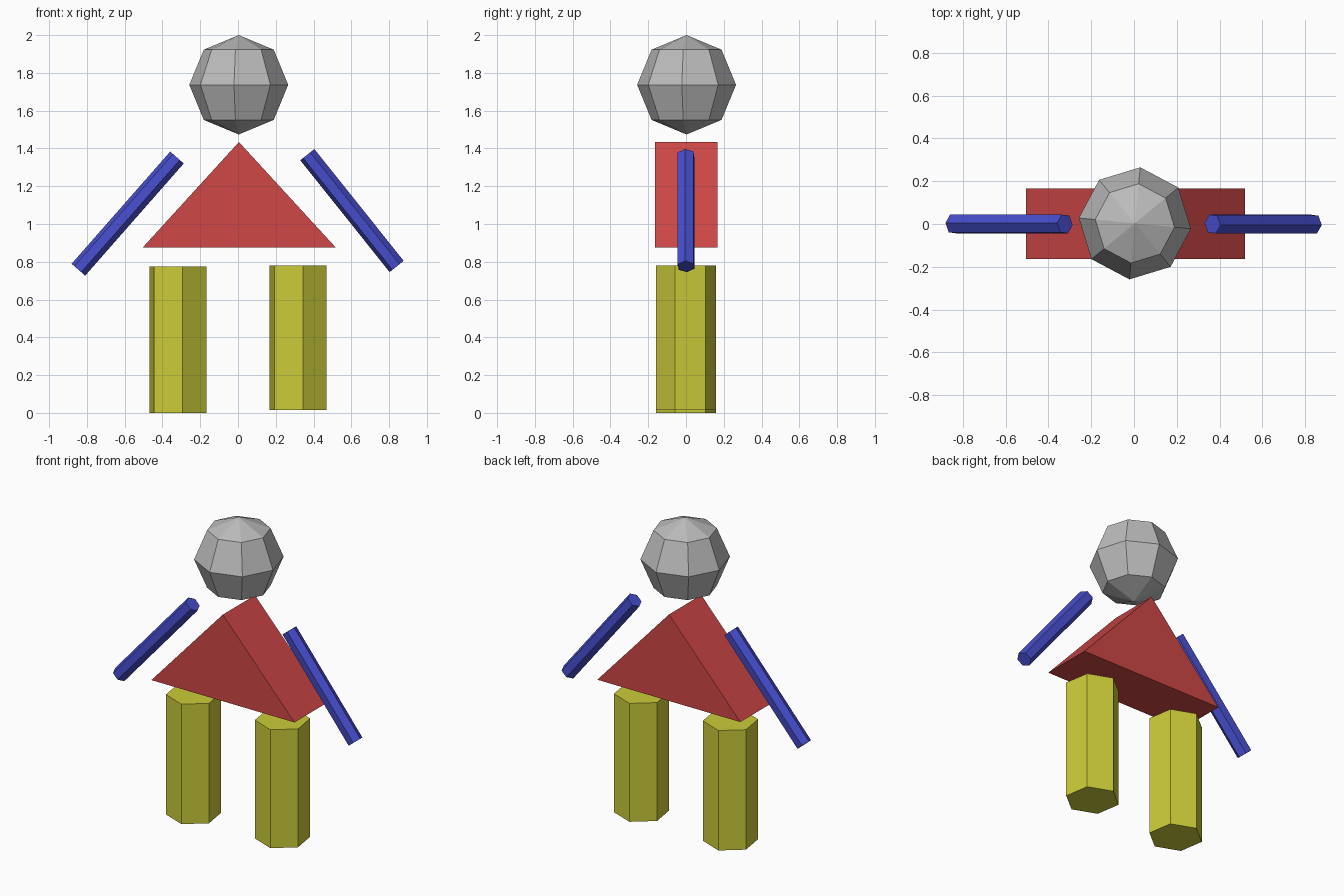
import bpy, bmesh, math
from mathutils import Vector, Matrix

cube = bpy.data.objects.get("Cube")
if cube:
    bpy.data.objects.remove(cube, do_unlink=True)


def material(name, rgb):
    mat = bpy.data.materials.new(name)
    mat.use_nodes = True
    mat.diffuse_color = (*rgb, 1)
    mat.node_tree.nodes["Principled BSDF"].inputs["Base Color"].default_value = (*rgb, 1)
    return mat


grey = material("grey", (0.50, 0.50, 0.50))
red = material("red", (0.63, 0.063, 0.063))
yellow = material("yellow", (0.60, 0.60, 0.042))
blue = material("blue", (0.062, 0.075, 0.61))


def add_object(name, bm, mat):
    bmesh.ops.recalc_face_normals(bm, faces=bm.faces[:])
    mesh = bpy.data.meshes.new(name)
    bm.to_mesh(mesh)
    bm.free()
    mesh.materials.append(mat)
    obj = bpy.data.objects.new(name, mesh)
    bpy.context.collection.objects.link(obj)
    return obj


def hex_rod(name, bottom, top, radius, twist, mat):
    """Six-sided prism between two points in the XZ plane."""
    bottom, top = Vector(bottom), Vector(top)
    axis = top - bottom
    tilt = math.atan2(axis.x, axis.z)
    bm = bmesh.new()
    bmesh.ops.create_cone(
        bm, cap_ends=True, segments=6, radius1=radius, radius2=radius,
        depth=axis.length,
        matrix=Matrix.Translation((bottom + top) / 2)
        @ Matrix.Rotation(tilt, 4, "Y") @ Matrix.Rotation(twist, 4, "Z"))
    # Turn the corners so that one lies along the local X axis
    return add_object(name, bm, mat)


# Head: coarse faceted ball
bm = bmesh.new()
bmesh.ops.create_uvsphere(
    bm, u_segments=8, v_segments=4, radius=0.263,
    matrix=Matrix.Translation((0.004, 0.003, 1.737))
    @ Matrix.Rotation(math.radians(-5.5), 4, "Z"))
add_object("head", bm, grey)

# Torso: triangular prism
bm = bmesh.new()
profile = [(-0.505, 0.875), (0.518, 0.875), (0.005, 1.434)]
front = bm.faces.new([bm.verts.new((x, -0.163, z)) for x, z in profile])
extruded = bmesh.ops.extrude_face_region(bm, geom=[front], use_keep_orig=True)
back = [v for v in extruded["geom"] if isinstance(v, bmesh.types.BMVert)]
bmesh.ops.translate(bm, verts=back, vec=(0, 0.329, 0))
add_object("torso", bm, red)

# Legs: upright hexagonal columns
leg_twist = math.radians(9)
hex_rod("right_leg", (-0.318, 0, 0), (-0.318, 0, 0.775), 0.162, leg_twist, yellow)
hex_rod("left_leg", (0.318, 0, 0.015), (0.318, 0, 0.78), 0.162, leg_twist, yellow)

# Arms: slim hexagonal rods sloping outwards
arm_twist = math.radians(24)
hex_rod("right_arm", (-0.845, 0, 0.758), (-0.323, 0, 1.352), 0.048, arm_twist, blue)
hex_rod("left_arm", (0.84, 0, 0.775), (0.367, 0, 1.367), 0.048, arm_twist, blue)
